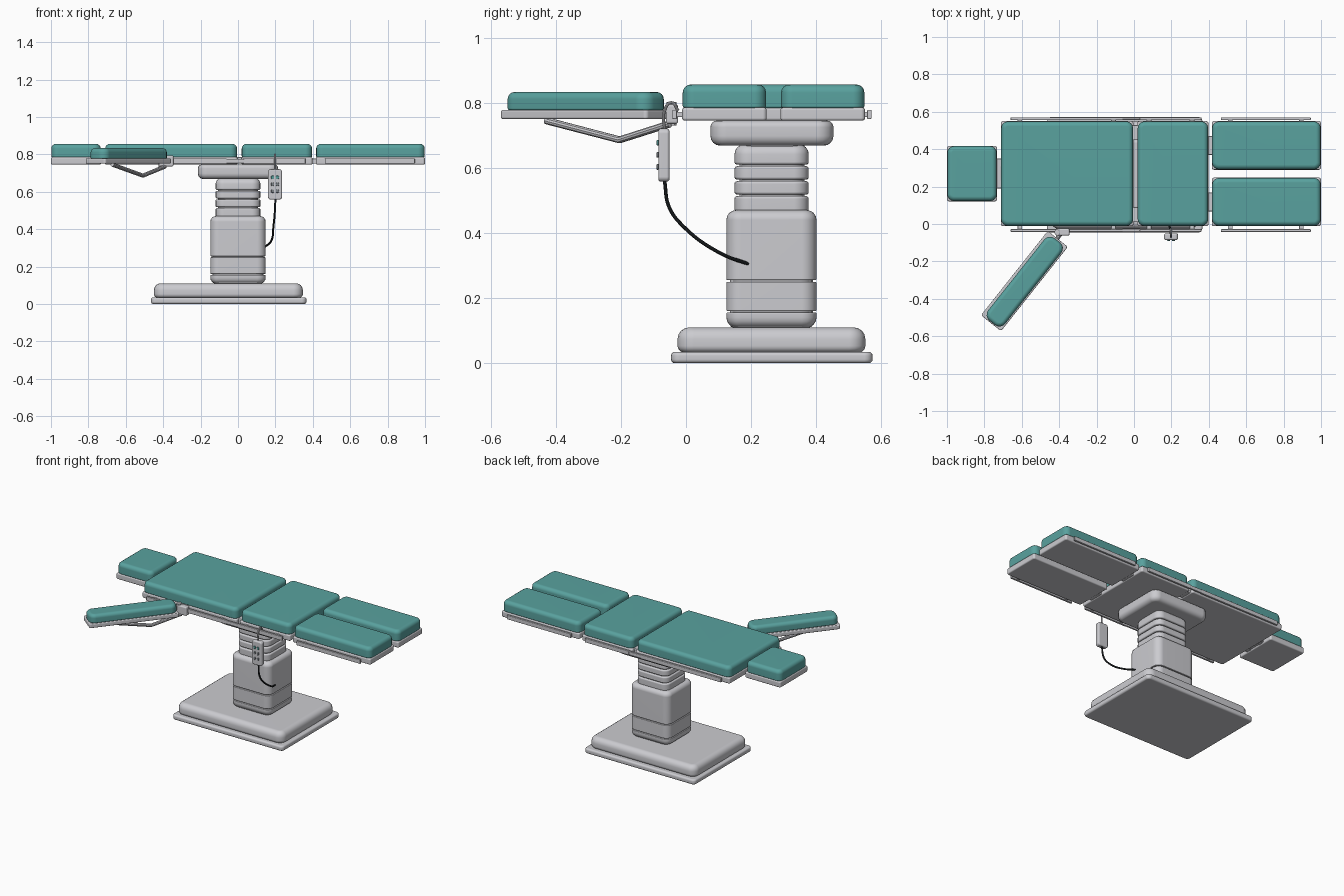
import bpy, bmesh, math
from mathutils import Vector

if "Cube" in bpy.data.objects:
    bpy.data.objects.remove(bpy.data.objects["Cube"])


def material(name, rgb):
    m = bpy.data.materials.new(name)
    m.diffuse_color = (*rgb, 1)
    m.use_nodes = True
    m.node_tree.nodes["Principled BSDF"].inputs["Base Color"].default_value = m.diffuse_color
    return m


METAL = material("light grey metal", (0.60, 0.60, 0.63))
TEAL = material("teal upholstery", (0.10, 0.36, 0.345))
DARK = material("dark rubber", (0.02, 0.025, 0.028))
GREY = material("button grey", (0.2, 0.22, 0.24))


def finish(ob, mat):
    ob.data.materials.append(mat)
    bpy.ops.object.select_all(action='DESELECT')
    ob.select_set(True)
    bpy.context.view_layer.objects.active = ob
    bpy.ops.object.shade_smooth_by_angle(angle=math.radians(32))
    return ob


def block(name, size, loc, mat, r=0.02, top=0.01, bottom=None, rot=(0, 0, 0), steps=4):
    """Rounded-rectangle slab with corner radius r and rounded top / bottom edges."""
    bottom = top if bottom is None else bottom
    hx, hy, hz = (s / 2 for s in size)
    levels = []
    for i in range(steps + 1):
        a = math.pi / 2 * i / steps
        levels.append((bottom * (1 - math.sin(a)), -hz + bottom * (1 - math.cos(a))))
    for i in range(steps + 1):
        a = math.pi / 2 * i / steps
        levels.append((top * (1 - math.cos(a)), hz - top * (1 - math.sin(a))))
    bm = bmesh.new()
    rings = []
    for inset, z in levels:
        rad = max(r - inset, 0.002)
        ring = []
        for q, (sx, sy) in enumerate(((1, 1), (-1, 1), (-1, -1), (1, -1))):
            for k in range(steps + 1):
                a = math.pi / 2 * (q + k / steps)
                ring.append(bm.verts.new((sx * (hx - inset - rad) + rad * math.cos(a),
                                          sy * (hy - inset - rad) + rad * math.sin(a), z)))
        rings.append(ring)
    n = len(rings[0])
    for lo, hi in zip(rings, rings[1:]):
        for i in range(n):
            j = (i + 1) % n
            bm.faces.new((lo[i], lo[j], hi[j], hi[i]))
    bm.faces.new(rings[0][::-1])
    bm.faces.new(rings[-1])
    me = bpy.data.meshes.new(name)
    bm.to_mesh(me)
    bm.free()
    ob = bpy.data.objects.new(name, me)
    bpy.context.collection.objects.link(ob)
    ob.location, ob.rotation_euler = loc, rot
    finish(ob, mat)
    w = ob.modifiers.new("flat_caps", 'WEIGHTED_NORMAL')
    w.keep_sharp = True
    return ob


def span(name, x, y, z, mat, **kw):
    """Block given by its extents."""
    return block(name, (x[1] - x[0], y[1] - y[0], z[1] - z[0]),
                 ((x[0] + x[1]) / 2, (y[0] + y[1]) / 2, (z[0] + z[1]) / 2), mat, **kw)


def tube(name, pts, radius, mat, smooth=True):
    cu = bpy.data.curves.new(name, 'CURVE')
    cu.dimensions = '3D'
    cu.bevel_depth, cu.bevel_resolution = radius, 3
    cu.use_fill_caps = True
    if smooth:
        sp = cu.splines.new('BEZIER')
        sp.bezier_points.add(len(pts) - 1)
        for b, p in zip(sp.bezier_points, pts):
            b.co = p
            b.handle_left_type = b.handle_right_type = 'AUTO'
    else:
        sp = cu.splines.new('POLY')
        sp.points.add(len(pts) - 1)
        for b, p in zip(sp.points, pts):
            b.co = (*p, 1)
    ob = bpy.data.objects.new(name, cu)
    bpy.context.collection.objects.link(ob)
    bpy.ops.object.select_all(action='DESELECT')
    ob.select_set(True)
    bpy.context.view_layer.objects.active = ob
    bpy.ops.object.convert(target='MESH')
    return finish(bpy.context.object, mat)


CY = 0.264  # centre line of the table

# Base
span("base_foot", (-0.465, 0.366), (-0.046, 0.573), (0, 0.035), METAL, r=0.025, top=0.012)
span("base_cover", (-0.45, 0.347), (-0.026, 0.551), (0.033, 0.11), METAL, r=0.05, top=0.036, bottom=0.02)

# Column housing in three bands around a slimmer core
block("column_core", (0.27, 0.255, 0.34), (0, CY - 0.002, 0.28), METAL, r=0.04)
for i, (z0, z1, t, b) in enumerate(((0.11, 0.156, 0.004, 0.03), (0.16, 0.25, 0.004, 0.004),
                                    (0.255, 0.47, 0.03, 0.004))):
    span(f"column_band_{i + 1}", (-0.148, 0.148), (0.124, 0.401), (z0, z1), METAL, r=0.045, top=t, bottom=b)

# Telescopic bellows and head plate
block("bellows_core", (0.215, 0.2, 0.24), (0, CY, 0.57), METAL, r=0.04)
for i, (z0, z1) in enumerate(((0.465, 0.513), (0.518, 0.559), (0.564, 0.605), (0.61, 0.672))):
    span(f"bellows_ring_{i + 1}", (-0.12, 0.12), (0.149, 0.377), (z0, z1), METAL, r=0.045,
         top=0.03 if i == 3 else 0.008, bottom=0.008)
span("column_head", (-0.215, 0.215), (0.075, 0.453), (0.668, 0.745), METAL, r=0.05, top=0.02, bottom=0.03)

# Table sections: plate and cushion
sections = {
    "head": ((-1.0, -0.732), (0.121, 0.418)),
    "back": ((-0.712, -0.003), (-0.012, 0.55)),
    "seat": ((0.018, 0.398), (-0.012, 0.55)),
    "left_leg": ((0.416, 1.0), (0.29, 0.55)),
    "right_leg": ((0.416, 1.0), (-0.012, 0.248)),
}
for part, (x, y) in sections.items():
    span(f"{part}_plate", x, y, (0.745, 0.785), METAL, r=0.012, top=0.008)
    span(f"{part}_cushion", (x[0] + 0.002, x[1] - 0.002), (y[0] + 0.002, y[1] - 0.002),
         (0.784, 0.856), TEAL, r=0.035, top=0.025, bottom=0.006)

# Links between the sections
for y in (0.215, 0.325):
    span("head_link", (-0.76, -0.69), (y - 0.02, y + 0.02), (0.752, 0.775), METAL, r=0.005, top=0.004)
span("neck_bracket", (-0.735, -0.71), (0.19, 0.35), (0.755, 0.775), METAL, r=0.004, top=0.004)
for y in (0.05, 0.488):
    span("seat_hinge", (-0.03, 0.045), (y - 0.04, y + 0.04), (0.75, 0.785), METAL, r=0.005, top=0.005)
for y in (0.118, 0.42):
    span("leg_hinge", (0.38, 0.44), (y - 0.05, y + 0.05), (0.75, 0.777), METAL, r=0.005, top=0.005)

# Accessory rails on both sides, with spacers
for side, y in (("front", CY - 0.299), ("rear", CY + 0.299)):
    s = -1 if side == "front" else 1
    for part, x0, x1 in (("back", -0.66, -0.06), ("seat", 0.03, 0.36), ("leg", 0.465, 0.945)):
        span(f"{side}_{part}_rail", (x0, x1), (y - 0.007, y + 0.007), (0.75, 0.778), METAL, r=0.003, top=0.003)
        for x in (x0 + 0.05, x1 - 0.05):
            block(f"{side}_{part}_rail_spacer", (0.025, 0.03, 0.016), (x, y - s * 0.015, 0.764), METAL,
                  r=0.003, top=0.003)
    span(f"{side}_rail_joint", (-0.07, 0.06), (y - 0.006, y + 0.006), (0.752, 0.776), METAL, r=0.003, top=0.003)

# Arm board with clamp and V-shaped strut
turn = (0, 0, math.radians(51.6))
block("arm_plate", (0.575, 0.137, 0.028), (-0.586, -0.305, 0.764), METAL, r=0.012, top=0.006, rot=turn)
block("arm_cushion", (0.562, 0.116, 0.056), (-0.584, -0.308, 0.805), TEAL, r=0.04, top=0.022, bottom=0.006, rot=turn)
tube("arm_strut", [(-0.672, -0.43, 0.745), (-0.508, -0.204, 0.686), (-0.39, -0.05, 0.735)], 0.011, METAL, False)
span("arm_clamp", (-0.42, -0.345), (-0.062, -0.024), (0.735, 0.795), METAL, r=0.008, top=0.008)
tube("arm_clamp_pin", [(-0.41, -0.045, 0.73), (-0.41, -0.045, 0.803)], 0.016, METAL, False)

# Hand control hanging from the rail
block("hand_control", (0.075, 0.163, 0.034), (0.198, -0.068, 0.639), METAL, r=0.015, top=0.008,
      rot=(math.pi / 2, 0, 0))
tube("control_hook", [(0.198, -0.066, 0.715), (0.198, -0.066, 0.775), (0.198, -0.045, 0.8),
                      (0.198, -0.024, 0.775)], 0.005, METAL)
for row in range(3):
    for col in (-1, 1):
        block("control_button", (0.016, 0.018, 0.006), (0.198 + col * 0.013, -0.087, 0.677 - row * 0.037),
              TEAL if row == 0 else GREY, r=0.006, top=0.002, rot=(math.pi / 2, 0, 0), steps=3)

# Cable from the hand control to the column
tube("control_cable", [(0.2, -0.066, 0.56), (0.196, -0.052, 0.48), (0.19, -0.008, 0.42),
                       (0.178, 0.105, 0.338), (0.14, 0.2, 0.302)], 0.0055, DARK)
